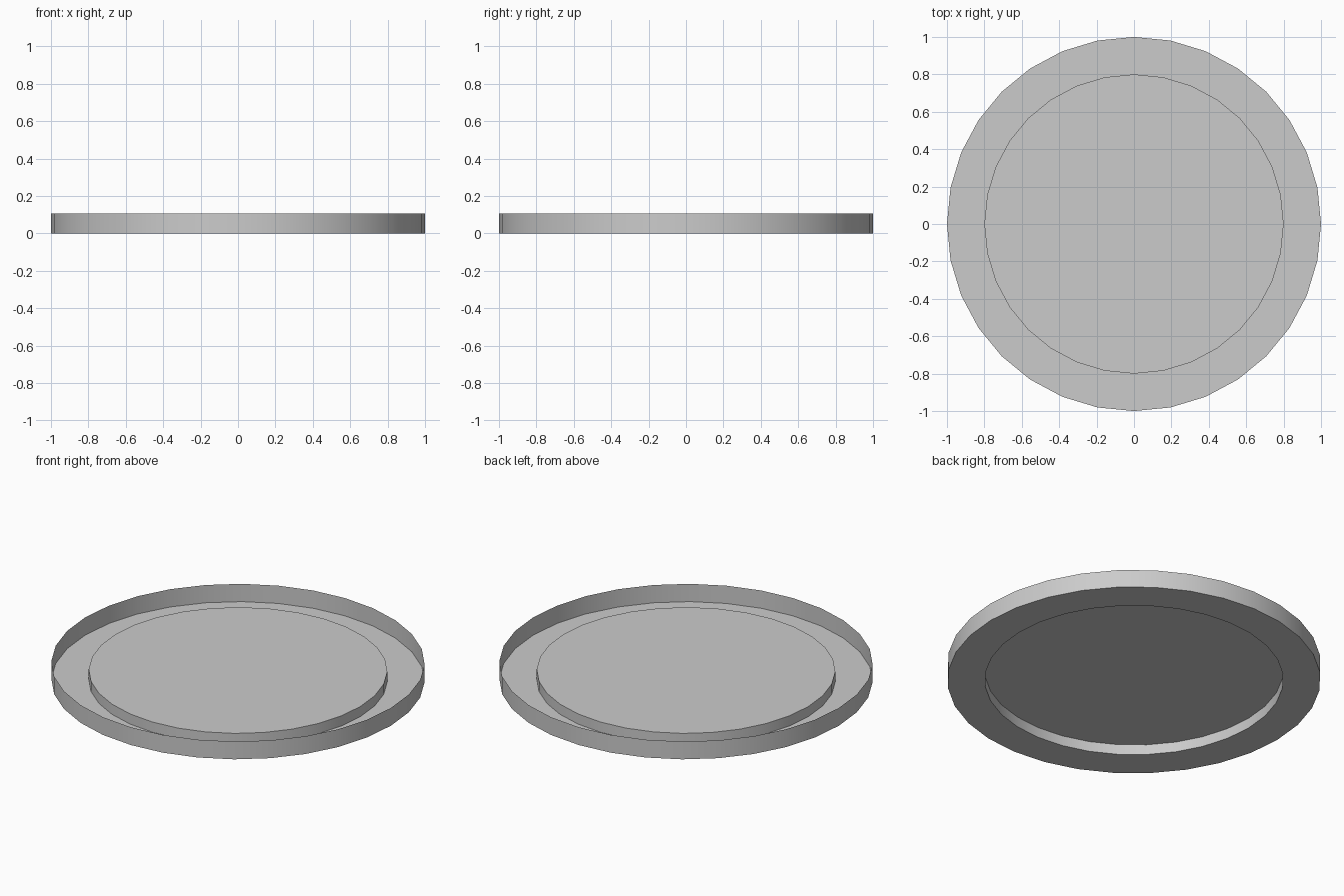
import bpy
import bmesh
from math import cos, sin, tau, radians

if "Cube" in bpy.data.objects:
    bpy.data.objects.remove(bpy.data.objects["Cube"])

SIDES = 32
# (radius, z): rim top, rim foot, foot of raised centre, top of raised centre
PROFILE = [(1.0, 0.105), (1.0, 0.0), (0.8, 0.0), (0.8, 0.06)]

bm = bmesh.new()
rings = [[bm.verts.new((r * cos(tau * i / SIDES), r * sin(tau * i / SIDES), z))
          for i in range(SIDES)] for r, z in PROFILE]

# thin rim wall, flat ring and inner step
for a, b in zip(rings, rings[1:]):
    for i in range(SIDES):
        j = (i + 1) % SIDES
        bm.faces.new((a[i], a[j], b[j], b[i]))

# raised flat centre
bm.faces.new(rings[-1])
bmesh.ops.recalc_face_normals(bm, faces=bm.faces)

mesh = bpy.data.meshes.new("round_tray")
bm.to_mesh(mesh)
bm.free()
tray = bpy.data.objects.new("round_tray", mesh)
bpy.context.collection.objects.link(tray)

# smooth round walls with crisp edges
bpy.context.view_layer.objects.active = tray
tray.select_set(True)
bpy.ops.object.shade_smooth_by_angle(angle=radians(30))
